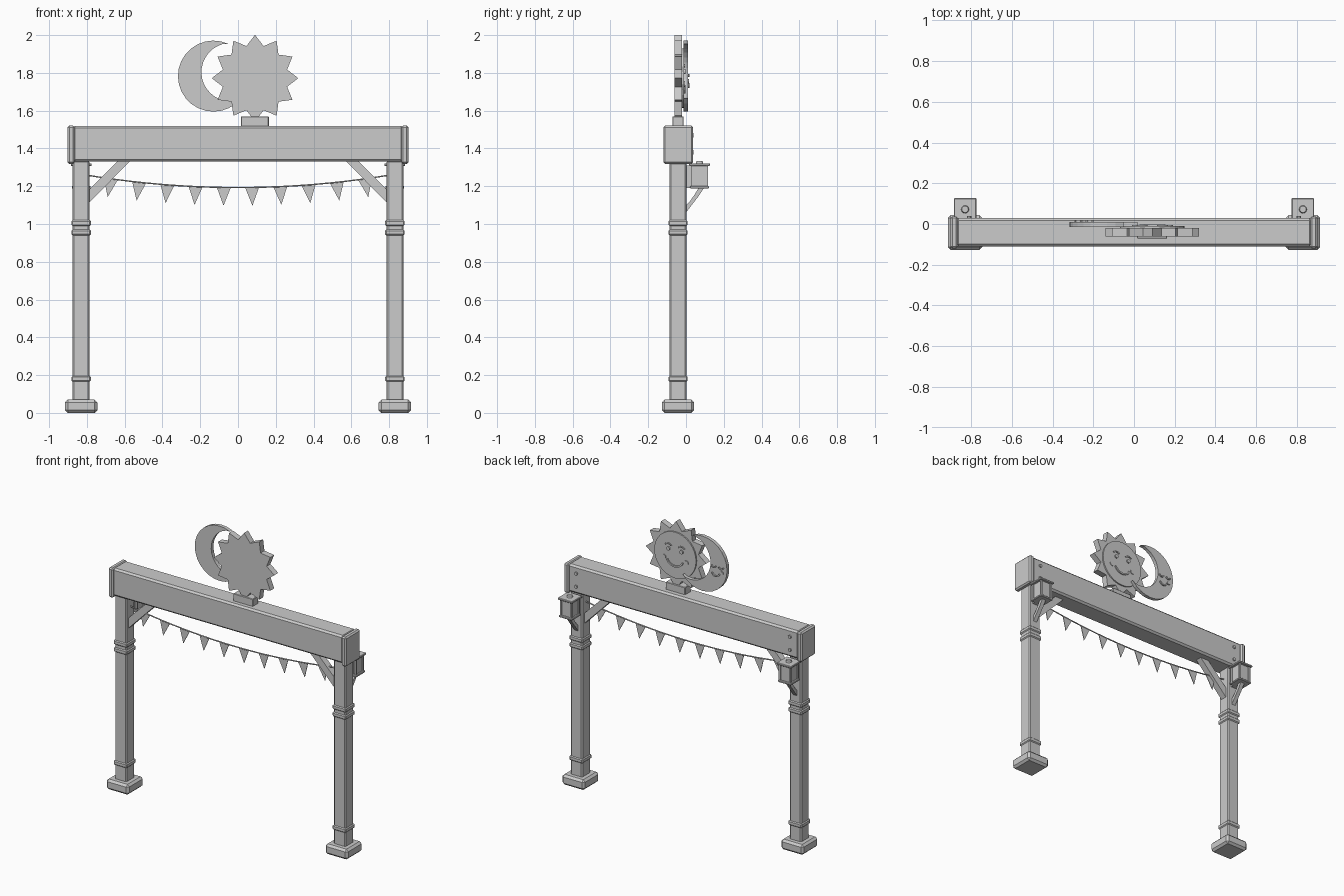
import bpy, bmesh, math
from mathutils import Vector, Matrix

if "Cube" in bpy.data.objects:
    bpy.data.objects.remove(bpy.data.objects["Cube"])

YC = -0.042  # depth centre of posts and beam


def finish(name, bm):
    bmesh.ops.recalc_face_normals(bm, faces=bm.faces)
    me = bpy.data.meshes.new(name)
    bm.to_mesh(me)
    bm.free()
    ob = bpy.data.objects.new(name, me)
    bpy.context.collection.objects.link(ob)
    return ob


def box(name, x, y, z, bevel=0.0, segs=1):
    """Box from (min, max) ranges with an optional bevel."""
    bm = bmesh.new()
    size = Vector((x[1] - x[0], y[1] - y[0], z[1] - z[0]))
    mid = Vector((sum(x) / 2, sum(y) / 2, sum(z) / 2))
    bmesh.ops.create_cube(bm, size=1, matrix=Matrix.Translation(mid) @ Matrix.Diagonal((*size, 1)))
    if bevel:
        bmesh.ops.bevel(bm, geom=bm.edges[:], offset=bevel, segments=segs, profile=0.5, affect='EDGES')
    return finish(name, bm)


def prism(name, pts, lo, hi, axis='y'):
    """Extrude an (a, z) outline along y (a = x) or along x (a = y)."""
    bm = bmesh.new()
    put = (lambda a, z: (a, lo, z)) if axis == 'y' else (lambda a, z: (lo, a, z))
    face = bm.faces.new([bm.verts.new(put(*p)) for p in pts])
    ext = bmesh.ops.extrude_face_region(bm, geom=[face])
    move = Vector((0, hi - lo, 0)) if axis == 'y' else Vector((hi - lo, 0, 0))
    bmesh.ops.translate(bm, vec=move, verts=[g for g in ext['geom'] if isinstance(g, bmesh.types.BMVert)])
    return finish(name, bm)


def arc(cx, cz, r, a0, a1, n):
    return [(cx + r * math.cos(math.radians(a0 + (a1 - a0) * i / n)),
             cz + r * math.sin(math.radians(a0 + (a1 - a0) * i / n))) for i in range(n + 1)]


def disc(name, cx, cz, r, lo, hi, n=16):
    return prism(name, arc(cx, cz, r, 0, 360, n)[:-1], lo, hi)


def stroke(name, cx, cz, r, a0, a1, w, lo, hi, n=8):
    """Raised curved line for the carved faces."""
    return prism(name, arc(cx, cz, r + w / 2, a0, a1, n) + arc(cx, cz, r - w / 2, a1, a0, n), lo, hi)


def square(name, cx, half, z0, z1, bevel):
    return box(name, (cx - half, cx + half), (YC - half, YC + half), (z0, z1), bevel)


for s, side in ((-1, "left"), (1, "right")):
    px = s * 0.83
    # Post, foot and bands
    square(side + "_foot", px, 0.085, 0.0, 0.07, 0.014)
    square(side + "_post", px, 0.045, 0.06, 1.335, 0.008)
    for i, z in enumerate((0.165, 0.94, 0.99)):
        square(f"{side}_post_band_{i}", px, 0.051, z, z + 0.03, 0.006)
    # Diagonal brace under the beam
    prism(side + "_brace", [(s * x, z) for x, z in
          ((0.79, 1.11), (0.57, 1.335), (0.635, 1.335), (0.79, 1.18))], YC - 0.022, YC + 0.022)
    # End cap and bolts
    box(side + "_end_cap", sorted((s * 0.865, s * 0.902)), (-0.12, 0.038), (1.318, 1.521), 0.009)
    for z in (1.38, 1.47):
        disc(f"{side}_bolt", s * 0.81, z, 0.011, 0.02, 0.039, 8)
    # Lantern on the back of the post
    ly = 0.072
    box(side + "_lantern_roof", (px - 0.055, px + 0.055), (0.016, 0.127), (1.307, 1.321), 0.003)
    box(side + "_lantern_floor", (px - 0.05, px + 0.05), (0.022, 0.121), (1.187, 1.201), 0.003)
    box(side + "_lantern_glass", (px - 0.038, px + 0.038), (ly - 0.038, ly + 0.038), (1.195, 1.31))
    for dx in (-1, 1):
        for dy in (-1, 1):
            cx, cy = px + dx * 0.039, ly + dy * 0.039
            box(side + "_lantern_corner", (cx - 0.006, cx + 0.006), (cy - 0.006, cy + 0.006), (1.195, 1.31))
    bm = bmesh.new()
    bmesh.ops.create_cone(bm, cap_ends=True, segments=12, radius1=0.02, radius2=0.016, depth=0.014,
                          matrix=Matrix.Translation((px, ly, 1.326)))
    finish(side + "_lantern_cap", bm)
    box(side + "_lantern_mount", (px - 0.02, px + 0.02), (0.0, 0.04), (1.19, 1.31))
    # Curved bracket below the lantern
    prism(side + "_lantern_bracket",
          [(0.0, 1.06), (0.03, 1.10), (0.065, 1.145), (0.095, 1.19), (0.066, 1.19),
           (0.045, 1.155), (0.022, 1.122), (0.0, 1.10)], px - 0.014, px + 0.014, 'x')

# Beam across the top
box("beam", (-0.875, 0.875), (-0.11, 0.03), (1.33, 1.52), 0.012)

# Bunting rope and flags
def rope_z(x):
    return 1.193 + 0.064 * (x / 0.79) ** 2

cu = bpy.data.curves.new("bunting_rope", 'CURVE')
cu.dimensions = '3D'
cu.bevel_depth = 0.004
cu.bevel_resolution = 1
cu.use_fill_caps = True
sp = cu.splines.new('POLY')
sp.points.add(20)
for i, p in enumerate(sp.points):
    x = -0.8 + 0.08 * i
    p.co = (x, YC, rope_z(x), 1)
bpy.context.collection.objects.link(bpy.data.objects.new("bunting_rope", cu))
for i in range(10):
    x = -0.673 + 0.1495 * i
    a, b = x - 0.037, x + 0.037
    lean = 0.2 * x / 0.79 * 0.1
    prism(f"flag_{i}", [(a, rope_z(a)), (x + lean, rope_z(x) - 0.097), (b, rope_z(b))], YC - 0.002, YC + 0.002)

# Sun with a smiling face on the back
sx, sz = 0.09, 1.772
box("sun_stand", (0.015, 0.163), (-0.072, -0.012), (1.515, 1.57), 0.003)
rays = [(sx + r * math.sin(math.pi * i / 12), sz + r * math.cos(math.pi * i / 12))
        for i in range(24) for r in ((0.229, 0.176)[i % 2],)]
prism("sun", rays, -0.062, -0.02)
disc("sun_face", sx, sz, 0.158, -0.022, -0.011, 32)
for s in (-1, 1):
    disc("sun_eye", sx + s * 0.05, sz + 0.035, 0.013, -0.013, -0.003, 12)
    disc("sun_cheek", sx + s * 0.085, sz - 0.03, 0.016, -0.013, -0.006, 12)
    stroke("sun_brow", sx + s * 0.05, sz + 0.04, 0.03, 40, 140, 0.008, -0.013, -0.004)
stroke("sun_smile", sx, sz - 0.01, 0.065, 205, 335, 0.011, -0.013, -0.003, 12)

# Crescent moon with a sleepy face
mx, mz, mr = -0.13, 1.783, 0.188
ix, iz, ir = -0.039, 1.804, 0.1545
tip_a, tip_b = (-0.05, 1.955), (0.02, 1.665)
ang = lambda p, cx, cz: math.degrees(math.atan2(p[1] - cz, p[0] - cx)) % 360
outer = arc(mx, mz, mr, ang(tip_a, mx, mz), ang(tip_b, mx, mz), 20)
inner = arc(ix, iz, ir, ang(tip_b, ix, iz), ang(tip_a, ix, iz), 18)
prism("moon", outer + inner[1:-1], -0.014, 0.01)
for s in (-1, 1):
    stroke("moon_eye", -0.247 + s * 0.028, 1.80, 0.018, 200, 340, 0.008, 0.008, 0.019)
stroke("moon_smile", -0.235, 1.755, 0.03, 200, 340, 0.009, 0.008, 0.019)
disc("moon_cheek", -0.28, 1.755, 0.012, 0.008, 0.015, 10)
